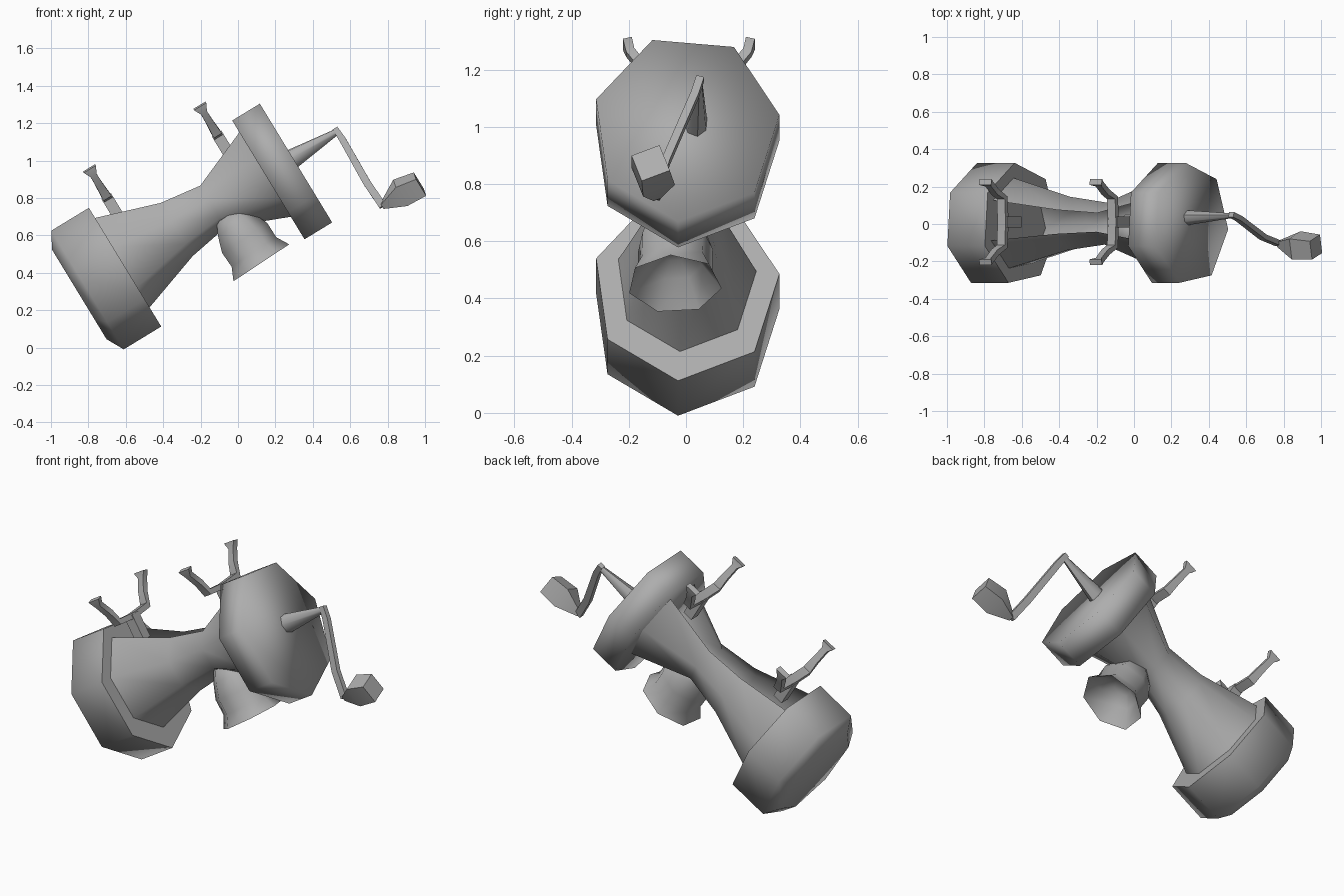
import bpy, bmesh, math
from mathutils import Vector

cube = bpy.data.objects.get("Cube")
if cube:
    bpy.data.objects.remove(cube)

grey = bpy.data.materials.new("plain grey")
grey.use_nodes = True
colour = (0.42, 0.42, 0.42, 1)
grey.diffuse_color = colour
grey.node_tree.nodes["Principled BSDF"].inputs["Base Color"].default_value = colour

AXIS = Vector((0.854, 0, 0.52))
UP = Vector((-0.52, 0, 0.854))


def finish(name, bm, angle):
    bmesh.ops.recalc_face_normals(bm, faces=bm.faces)
    mesh = bpy.data.meshes.new(name)
    bm.to_mesh(mesh)
    bm.free()
    mesh.materials.append(grey)
    obj = bpy.data.objects.new(name, mesh)
    bpy.context.collection.objects.link(obj)
    bpy.ops.object.select_all(action='DESELECT')
    obj.select_set(True)
    bpy.context.view_layer.objects.active = obj
    bpy.ops.object.shade_smooth_by_angle(angle=math.radians(angle))
    return obj


def loft(name, origin, axis, rings, sides=7, squash=0.857, turn=8,
         caps=True, skip=None, angle=60):
    """Join rings (distance along axis, radius, lift) into a tube."""
    axis = Vector(axis).normalized()
    side = Vector((0, 1, 0))
    side = (side - axis * side.dot(axis)).normalized()
    up = axis.cross(side)
    bm = bmesh.new()
    loops = []
    for dist, radius, lift in rings:
        loop = []
        for i in range(sides):
            a = math.radians(turn) + math.tau * i / sides
            p = (Vector(origin) + axis * dist + side * radius * squash * math.cos(a)
                 + up * (radius * math.sin(a) + lift))
            loop.append(bm.verts.new(p))
        loops.append(loop)
    for a, b in zip(loops, loops[1:]):
        for i in range(sides):
            if i != skip:
                j = (i + 1) % sides
                bm.faces.new((a[i], a[j], b[j], b[i]))
    if caps:
        bm.faces.new(loops[0])
        bm.faces.new(loops[-1])
    return finish(name, bm, angle)


def strip(name, points, widths, across, thick):
    """Sweep a flat bar along points; across gives its broad direction."""
    bm = bmesh.new()
    points = [Vector(p) for p in points]
    across = Vector(across).normalized()
    loops = []
    for i, (p, w) in enumerate(zip(points, widths)):
        run = (points[min(i + 1, len(points) - 1)] - points[max(i - 1, 0)]).normalized()
        n = run.cross(across).normalized()
        loops.append([bm.verts.new(p + across * w * s + n * thick * t)
                      for s, t in ((1, 1), (-1, 1), (-1, -1), (1, -1))])
    for a, b in zip(loops, loops[1:]):
        for i in range(4):
            j = (i + 1) % 4
            bm.faces.new((a[i], a[j], b[j], b[i]))
    bm.faces.new(loops[0])
    bm.faces.new(loops[-1])
    return finish(name, bm, 30)


# End discs on a shared slanted axis
BASE = (-0.61, 0, 0.44)
loft("lower_disc", BASE, AXIS, [(-0.285, 0.29, 0), (-0.235, 0.385, 0), (0, 0.385, 0)], angle=65)
loft("upper_disc", BASE, AXIS, [(0.897, 0.385, 0), (1.07, 0.385, 0)], angle=100)

# Waisted body, open along its top facet
loft("body", BASE, AXIS,
     [(0, 0.29, 0.025), (0.34, 0.172, 0.022), (0.57, 0.135, 0.025), (0.9, 0.275, 0.03)],
     caps=False, skip=1)

# Hollow cup hanging under the waist
loft("cup", (0.12, -0.04, 0.45), (-0.55, 0, 0.83),
     [(0.13, 0.05, 0), (0.09, 0.11, 0), (0, 0.185, 0), (0.07, 0.148, 0),
      (0.16, 0.15, 0), (0.25, 0.115, 0), (0.31, 0.08, 0)],
     squash=0.9, angle=70)

# Crank: tapered post, bent arm and faceted knob
loft("crank_post", (0.29, 0.035, 1.01), (0.24, 0.01, 0.145),
     [(0, 0.055, 0), (0.28, 0.017, 0)], squash=0.75, turn=20)
strip("crank_arm",
      [(0.52, 0.05, 1.17), (0.56, 0.03, 1.11), (0.69, -0.07, 0.88), (0.775, -0.105, 0.755)],
      [0.015, 0.018, 0.02, 0.02], AXIS, 0.014)
loft("crank_knob", (0.77, -0.105, 0.757), (0.87, -0.08, 0.5),
     [(0, 0.02, 0), (0.12, 0.088, 0.012), (0.235, 0.078, 0)],
     sides=4, squash=0.95, turn=65, angle=30)

# Two forked rests with flared tips
for name, x, z in (("lower_rest", -0.705, 0.81), ("upper_rest", -0.115, 1.145)):
    foot = Vector((x, 0.01, z))
    strip(name + "_stem", [foot - UP * 0.15, foot], [0.03, 0.03], AXIS, 0.03)
    path = [(-0.215, 0.172), (-0.205, 0.135), (-0.16, 0.07), (-0.13, 0), (0, -0.01),
            (0.13, 0), (0.16, 0.07), (0.205, 0.135), (0.215, 0.172)]
    widths = [0.038, 0.018, 0.02, 0.025, 0.025, 0.025, 0.02, 0.018, 0.038]
    strip(name + "_fork", [foot + Vector((0, y, 0)) + UP * v for y, v in path],
          widths, AXIS, 0.016)
